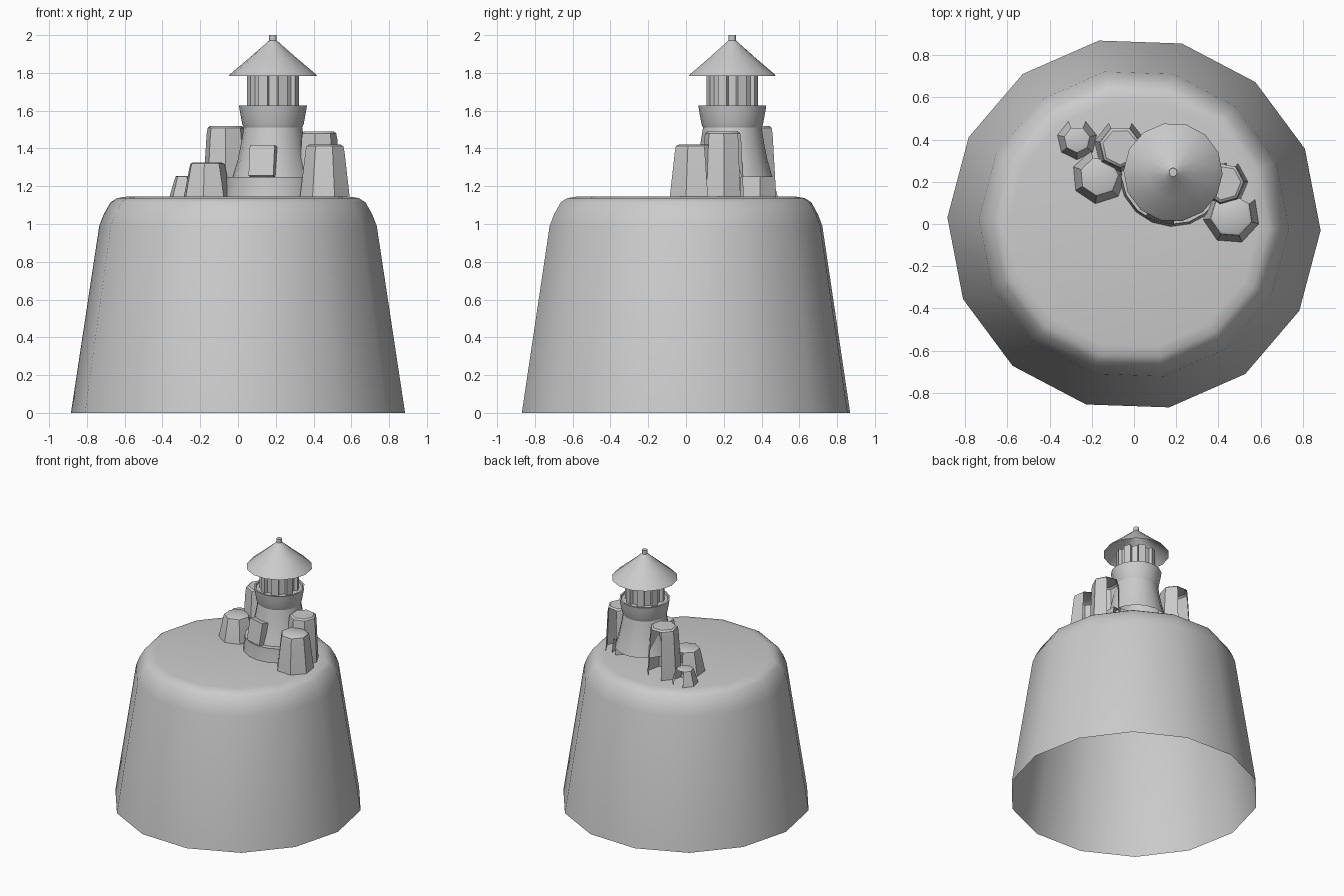
import bpy, bmesh, math
from mathutils import Vector

if "Cube" in bpy.data.objects:
    bpy.data.objects.remove(bpy.data.objects["Cube"])

TOWER = (0.185, 0.245)
GROUND = 1.145


def finish(name, bm, angle=40):
    me = bpy.data.meshes.new(name)
    bmesh.ops.recalc_face_normals(bm, faces=bm.faces)
    bm.to_mesh(me)
    bm.free()
    ob = bpy.data.objects.new(name, me)
    bpy.context.collection.objects.link(ob)
    bpy.ops.object.select_all(action='DESELECT')
    ob.select_set(True)
    bpy.context.view_layer.objects.active = ob
    if angle:
        bpy.ops.object.shade_smooth_by_angle(angle=math.radians(angle))
    return ob


def lathe(name, profile, sides, centre=(0, 0), start=0, sweep=360, cap=False, angle=40):
    """Revolve (radius, z) points; a partial sweep gives an open arc."""
    bm = bmesh.new()
    closed = sweep == 360
    n = sides if closed else sides + 1
    rings = []
    for r, z in profile:
        ring = []
        for i in range(n):
            a = math.radians(start + sweep * i / sides)
            ring.append(bm.verts.new((centre[0] + r * math.cos(a), centre[1] + r * math.sin(a), z)))
        rings.append(ring)
    for a, b in zip(rings, rings[1:]):
        for i in range(sides):
            j = (i + 1) % n
            bm.faces.new((a[i], a[j], b[j], b[i]))
    if cap:
        bm.faces.new(rings[-1])
    return finish(name, bm, angle)


def rock(name, x, y, r_bottom, r_top, top, turn=0):
    """Tapered rock shell with a soft top rim and an open back."""
    bm = bmesh.new()
    n = 7
    h = top - GROUND
    profile = [(r_bottom, GROUND), (r_top * 1.06, top - 0.12 * h), (r_top, top - 0.03 * h), (r_top * 0.86, top)]
    rings = []
    for r, z in profile:
        ring = []
        for i in range(n):
            a = math.radians(90 + turn + 360 * (i + 0.5) / n)
            ring.append(bm.verts.new((x + r * math.cos(a), y + r * math.sin(a), z)))
        rings.append(ring)
    for k, (a, b) in enumerate(zip(rings, rings[1:])):
        for i in range(n):
            if i == n - 1 and k < 2:      # open back
                continue
            j = (i + 1) % n
            bm.faces.new((a[i], a[j], b[j], b[i]))
    bm.faces.new(rings[-1])
    return finish(name, bm, 35)


def panel(name, centre, size, yaw, tilt=0):
    bm = bmesh.new()
    bmesh.ops.create_cube(bm, size=1)
    bmesh.ops.scale(bm, vec=size, verts=bm.verts)
    ob = finish(name, bm, 0)
    ob.location = centre
    ob.rotation_euler = (tilt, 0, yaw)
    return ob


# Island, open underneath
lathe("island", [(0.885, 0), (0.735, 0.99), (0.712, 1.05), (0.675, 1.115), (0.64, 1.137), (0.59, GROUND)],
      14, start=-2, cap=True)

# Front half plinth with lip
lathe("tower_plinth", [(0.257, GROUND), (0.247, 1.235), (0.247, 1.25), (0.19, 1.25)],
      10, TOWER, start=165, sweep=205)

# Flared tower and gallery
lathe("tower_body", [(0.212, 1.25), (0.186, 1.34), (0.168, 1.43), (0.155, 1.51)], 16, TOWER)
lathe("gallery", [(0.155, 1.51), (0.163, 1.53), (0.174, 1.59), (0.18, 1.627), (0.168, 1.627),
                  (0.165, 1.615)], 16, TOWER, cap=True)

# Door leaning with the tower wall
panel("door", (0.132, 0.056, 1.332), (0.135, 0.06, 0.165), math.radians(-14), math.radians(-10))

# Lantern room: eight posts with recessed panes
lathe("lantern_panes", [(0.122, 1.615), (0.122, 1.79)], 8, TOWER, start=22.5, angle=0)
for i in range(8):
    a = math.radians(22.5 + i * 45)
    panel(f"lantern_post_{i + 1}",
          (TOWER[0] + 0.126 * math.cos(a), TOWER[1] + 0.126 * math.sin(a), 1.703),
          (0.024, 0.05, 0.176), a)

# Roof shell and finial
lathe("roof", [(0.235, 1.783), (0.225, 1.795), (0.13, 1.875), (0.05, 1.945), (0.02, 1.972)],
      14, TOWER, start=-2, angle=20)
lathe("finial", [(0.02, 1.96), (0.02, 2.0)], 10, TOWER, cap=True)

# Rocks around the tower
rock("rock_left_tall", -0.065, 0.365, 0.125, 0.098, 1.52)
rock("rock_right_rear", 0.425, 0.195, 0.115, 0.095, 1.49, -10)
rock("rock_right_front", 0.462, 0.04, 0.135, 0.1, 1.42, -30)
rock("rock_left_front", -0.165, 0.225, 0.13, 0.092, 1.325, -8)
rock("rock_left_small", -0.27, 0.4, 0.095, 0.062, 1.255)
